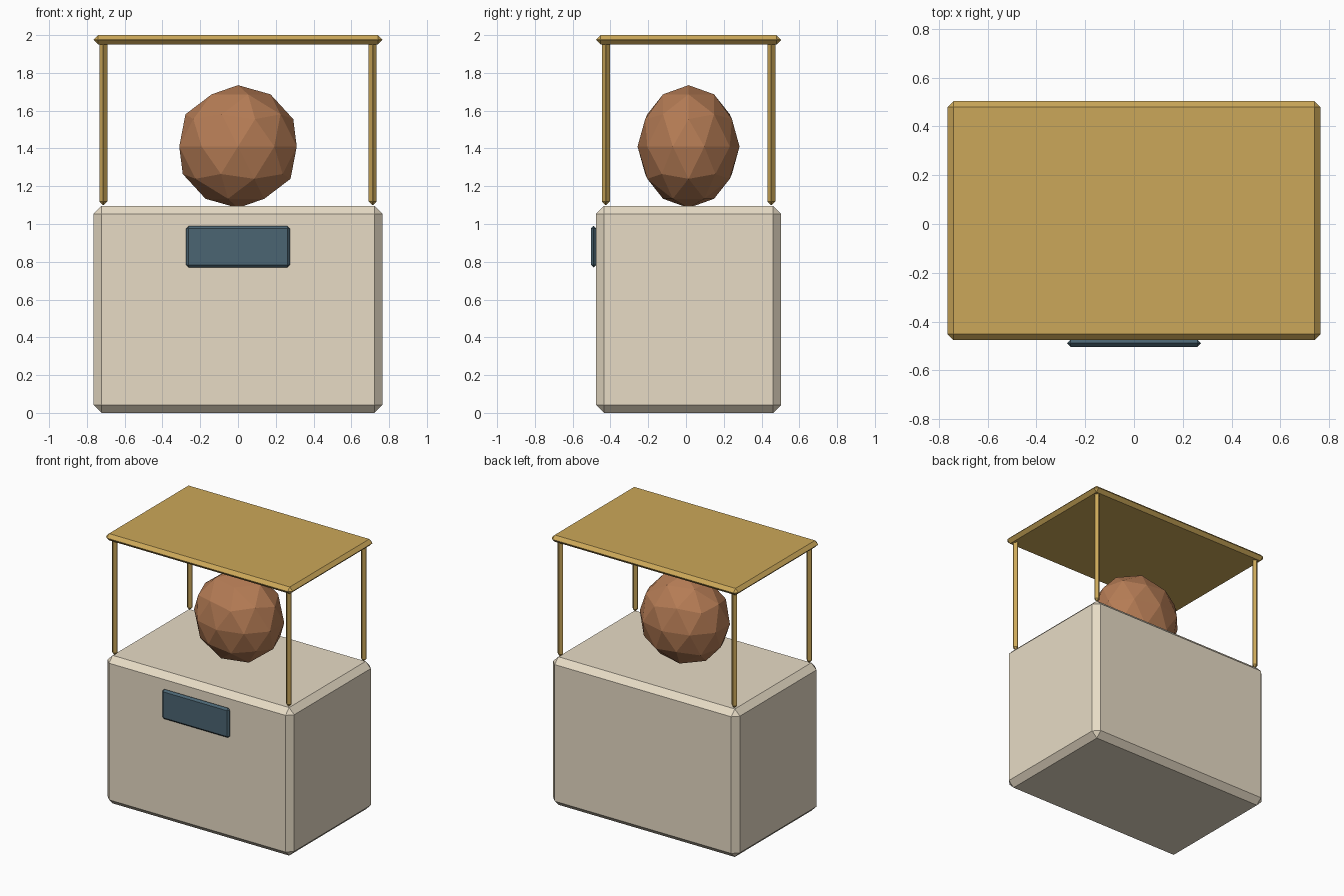
import bpy

if "Cube" in bpy.data.objects:
    bpy.data.objects.remove(bpy.data.objects["Cube"])

CY = 0.0135  # cabinet centre in y


def paint(obj, name, rgb):
    mat = bpy.data.materials.get(name) or bpy.data.materials.new(name)
    mat.diffuse_color = (*rgb, 1)
    mat.use_nodes = True
    mat.node_tree.nodes["Principled BSDF"].inputs["Base Color"].default_value = mat.diffuse_color
    obj.data.materials.append(mat)


def box(name, centre, size, bevel, mat):
    """Box with flat single-segment chamfers on every edge."""
    bpy.ops.mesh.primitive_cube_add(size=1, location=centre)
    obj = bpy.context.object
    obj.name = name
    obj.scale = size
    bpy.ops.object.transform_apply(location=False, rotation=False, scale=True)
    mod = obj.modifiers.new("chamfer", 'BEVEL')
    mod.width = bevel
    mod.segments = 1
    mod.limit_method = 'NONE'
    paint(obj, *mat)
    return obj


CREAM = ("cream", (0.80, 0.71, 0.56))
GOLD = ("gold", (0.60, 0.39, 0.10))
BLUE = ("slate_blue", (0.07, 0.13, 0.17))
BROWN = ("brown", (0.46, 0.20, 0.09))

# Cabinet body
box("body", (0, CY, 0.548), (1.53, 0.98, 1.096), 0.042, CREAM)

# Front plate
box("front_plate", (0, -0.489, 0.88), (0.55, 0.029, 0.22), 0.0142, BLUE)

# Canopy and its four posts
box("canopy", (0, CY, 1.975), (1.53, 0.98, 0.05), 0.0245, GOLD)
for sx, side in ((-1, "left"), (1, "right")):
    for sy, end in ((-1, "front"), (1, "back")):
        box(f"post_{end}_{side}", (0.713 * sx, CY + 0.438 * sy, 1.535),
            (0.042, 0.042, 0.87), 0.019, GOLD)

# Faceted ball, slightly sunk into the body top
bpy.ops.mesh.primitive_ico_sphere_add(subdivisions=2, radius=1, location=(0, CY, 1.41))
ball = bpy.context.object
ball.name = "ball"
ball.scale = (0.327, 0.27, 0.325)
bpy.ops.object.transform_apply(location=False, rotation=False, scale=True)
paint(ball, *BROWN)
